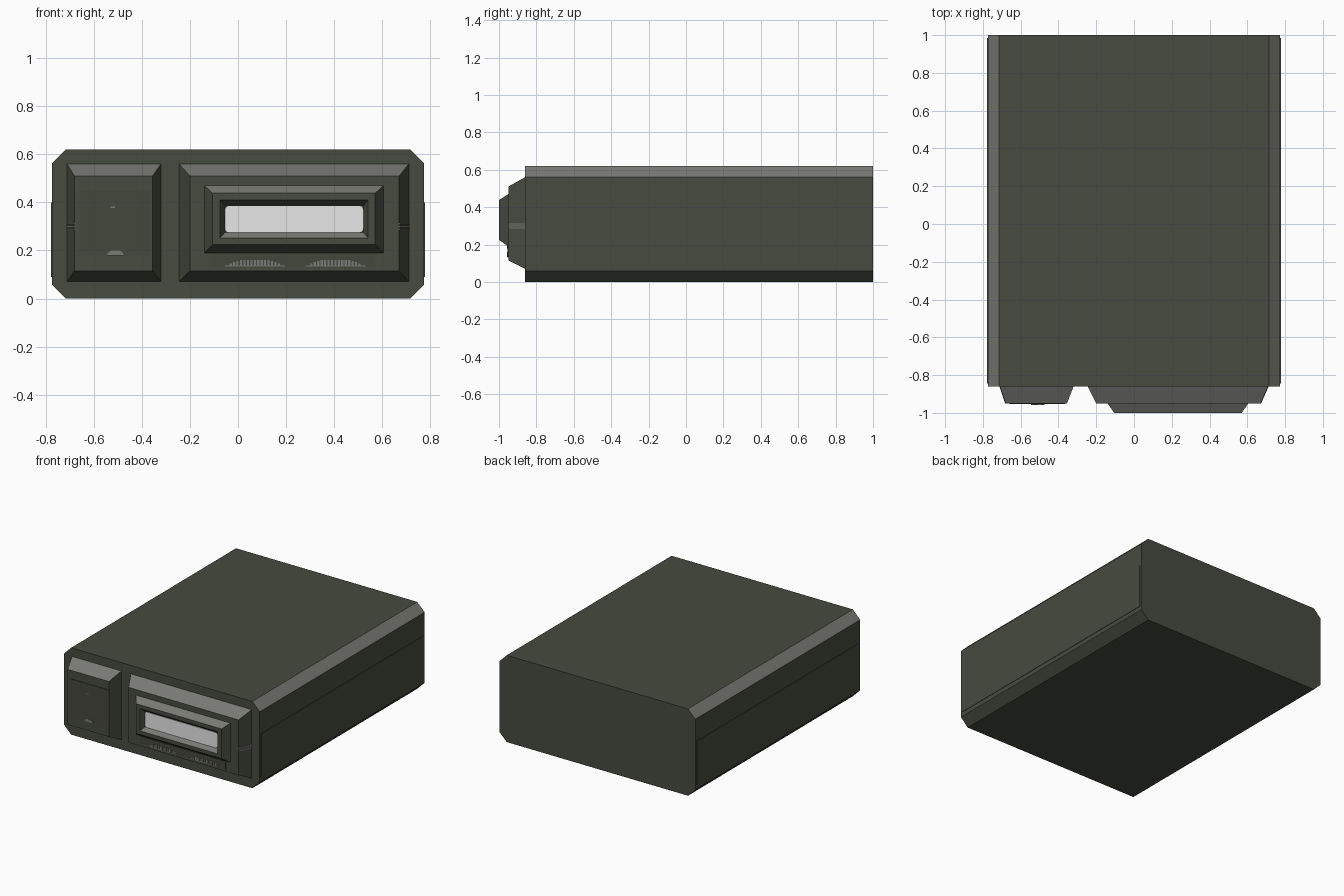
import bpy, bmesh, math

if "Cube" in bpy.data.objects:
    bpy.data.objects.remove(bpy.data.objects["Cube"])


def material(name, rgb):
    m = bpy.data.materials.new(name)
    m.diffuse_color = (*rgb, 1)
    m.use_nodes = True
    m.node_tree.nodes["Principled BSDF"].inputs["Base Color"].default_value = m.diffuse_color
    return m


OLIVE = material("olive_plastic", (0.062, 0.070, 0.050))
PANEL = material("olive_panel", (0.056, 0.063, 0.044))
GREY = material("worn_edge_grey", (0.19, 0.19, 0.175))
WHITE = material("screen_white", (0.85, 0.85, 0.85))


def make(name, bm, mats, grey_slopes=False):
    bmesh.ops.recalc_face_normals(bm, faces=bm.faces[:])
    bm.normal_update()
    if grey_slopes:  # lighter colour on slopes that face upward
        for f in bm.faces:
            if 0.3 < f.normal.z < 0.99:
                f.material_index = 1
    me = bpy.data.meshes.new(name)
    bm.to_mesh(me)
    bm.free()
    for m in mats:
        me.materials.append(m)
    ob = bpy.data.objects.new(name, me)
    bpy.context.collection.objects.link(ob)
    return ob


def loft(name, rings, mats, grey_slopes=False):
    """Closed solid through a list of matching point loops."""
    bm = bmesh.new()
    loops = [[bm.verts.new(p) for p in r] for r in rings]
    n = len(loops[0])
    for a, b in zip(loops, loops[1:]):
        for i in range(n):
            j = (i + 1) % n
            bm.faces.new((a[i], a[j], b[j], b[i]))
    bm.faces.new(loops[0])
    bm.faces.new(loops[-1])
    return make(name, bm, mats, grey_slopes)


def rect(y, x0, x1, z0, z1):
    return [(x0, y, z0), (x1, y, z0), (x1, y, z1), (x0, y, z1)]


def box(name, x0, x1, y0, y1, z0, z1, mat):
    return loft(name, [rect(y1, x0, x1, z0, z1), rect(y0, x0, x1, z0, z1)], [mat])


def rounded(y, x0, x1, z0, z1, r):
    pts = []
    for k, (cx, cz) in enumerate([(x1 - r, z1 - r), (x0 + r, z1 - r),
                                  (x0 + r, z0 + r), (x1 - r, z0 + r)]):
        for s in range(5):
            a = math.pi / 2 * (k + s / 4)
            pts.append((cx + r * math.cos(a), y, cz + r * math.sin(a)))
    return pts


# Main case: long box with chamfered long edges
W, H, C = 0.774, 0.62, 0.058
outline = [(-W + C, 0), (W - C, 0), (W, C), (W, H - C),
           (W - C, H), (-W + C, H), (-W, H - C), (-W, C)]
loft("case", [[(x, y, z) for x, z in outline] for y in (1.0, -0.86)],
     [OLIVE, GREY], True)

# Side cover plates
for s, side in ((-1, "left"), (1, "right")):
    xs = sorted((s * 0.770, s * 0.777))
    box(side + "_side_plate", xs[0], xs[1], -0.845, 0.985, 0.09, 0.40, OLIVE)

# Raised front blocks with sloped borders
loft("left_front_block", [rect(-0.85, -0.71, -0.32, 0.07, 0.56),
                          rect(-0.86, -0.71, -0.32, 0.07, 0.56),
                          rect(-0.95, -0.68, -0.355, 0.115, 0.51)],
     [OLIVE, GREY], True)
loft("right_front_block", [rect(-0.85, -0.245, 0.71, 0.07, 0.56),
                           rect(-0.86, -0.245, 0.71, 0.07, 0.56),
                           rect(-0.95, -0.20, 0.67, 0.115, 0.51)],
     [OLIVE, GREY], True)

# Screen bezel with a sloped recess
loft("screen_bezel", [rect(-0.945, -0.14, 0.605, 0.19, 0.47),
                      rect(-0.95, -0.14, 0.605, 0.19, 0.47),
                      rect(-1.0, -0.105, 0.57, 0.225, 0.438),
                      rect(-1.0, -0.075, 0.54, 0.252, 0.41),
                      rect(-0.97, -0.055, 0.522, 0.274, 0.386)],
     [OLIVE, GREY], True)
loft("screen", [rounded(y, -0.054, 0.521, 0.275, 0.385, 0.018)
                for y in (-0.968, -0.974)], [WHITE])

# Left door panel with its finger tab and small mark
box("door_panel", -0.66, -0.365, -0.954, -0.948, 0.18, 0.45, PANEL)
tab = [(-0.545, 0.18), (-0.475, 0.18), (-0.48, 0.192), (-0.495, 0.2),
       (-0.525, 0.2), (-0.54, 0.192)]
loft("door_tab", [[(x, y, z) for x, z in tab] for y in (-0.952, -0.957)], [GREY])
box("door_mark", -0.531, -0.512, -0.956, -0.952, 0.377, 0.383, GREY)

# Strip below the screen with two grilles of fine bars
box("grille_strip", -0.105, 0.57, -0.954, -0.948, 0.13, 0.188, PANEL)
for side, cx in (("left", 0.07), ("right", 0.405)):
    box(side + "_grille_line", cx - 0.125, cx + 0.125, -0.957, -0.952, 0.134, 0.138, GREY)
    for i in range(15):
        t = (i - 7) / 7
        x = cx + t * 0.1
        top = 0.161 - 0.015 * t ** 4
        box(f"{side}_grille_bar_{i}", x - 0.0045, x + 0.0045, -0.957, -0.952,
            0.138, top, GREY)

# Light ribs on the outer slopes of both front blocks
for side, s, xa, xb in (("left", -1, 0.71, 0.68), ("right", 1, 0.71, 0.67)):
    for k in range(3):
        z0 = 0.285 + k * 0.011
        ring = [[(s * (xa + d), -0.86, z), (s * (xb + d), -0.95, z),
                 (s * (xb + d), -0.95, z + 0.007), (s * (xa + d), -0.86, z + 0.007)]
                for d, z in ((-0.004, z0), (0.003, z0))]
        loft(f"{side}_slope_rib_{k}", ring, [GREY])
